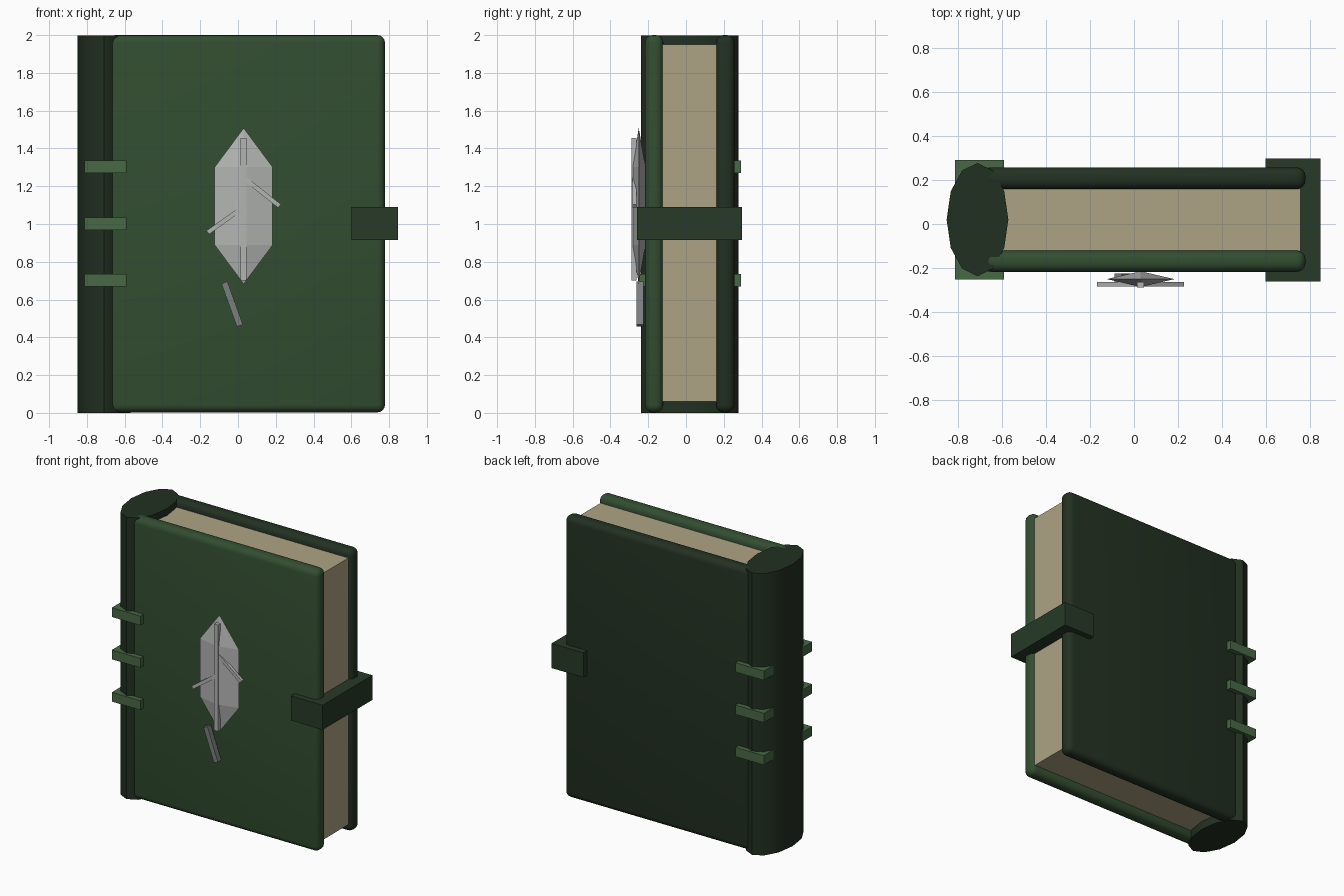
import bpy, math

if "Cube" in bpy.data.objects:
    bpy.data.objects.remove(bpy.data.objects["Cube"])


def material(name, rgb):
    m = bpy.data.materials.new(name)
    m.diffuse_color = (*rgb, 1)
    m.use_nodes = True
    m.node_tree.nodes["Principled BSDF"].inputs["Base Color"].default_value = m.diffuse_color
    return m


COVER = material("cover_green", (0.032, 0.075, 0.030))
DARK = material("dark_green", (0.016, 0.030, 0.015))
BAND = material("band_green", (0.065, 0.14, 0.06))
CLASP = material("clasp_green", (0.020, 0.042, 0.020))
PAPER = material("paper", (0.42, 0.37, 0.23))
SILVER = material("silver", (0.45, 0.46, 0.45))
STEEL = material("steel", (0.20, 0.21, 0.21))


def box(name, x, y, z, mat, bevel=0):
    """Box from (min, max) ranges, optionally with rounded edges."""
    bpy.ops.mesh.primitive_cube_add(size=1, location=[sum(r) / 2 for r in (x, y, z)])
    ob = bpy.context.object
    ob.name = name
    ob.scale = [r[1] - r[0] for r in (x, y, z)]
    bpy.ops.object.transform_apply(location=False, rotation=False, scale=True)
    ob.data.materials.append(mat)
    if bevel:
        mod = ob.modifiers.new("round", 'BEVEL')
        mod.width, mod.segments = bevel, 4
        bpy.ops.object.modifier_apply(modifier="round")
        bpy.ops.object.shade_smooth_by_angle(angle=math.radians(35))
    return ob


def bar(name, a, b, width, y, mat):
    """Flat bar lying on the cover between two (x, z) points."""
    dx, dz = b[0] - a[0], b[1] - a[1]
    h = math.hypot(dx, dz) / 2
    cx, cz = (a[0] + b[0]) / 2, (a[1] + b[1]) / 2
    ob = box(name, (cx - h, cx + h), y, (cz - width / 2, cz + width / 2), mat)
    ob.rotation_euler.y = -math.atan2(dz, dx)


# Covers and page block
box("front_cover", (-0.69, 0.778), (-0.217, -0.12), (0.003, 2.0), COVER, 0.04)
box("back_cover", (-0.69, 0.778), (0.158, 0.257), (0.003, 2.0), DARK, 0.04)
box("pages", (-0.70, 0.755), (-0.14, 0.18), (0.06, 1.95), PAPER)

# Oval spine
bpy.ops.mesh.primitive_cylinder_add(vertices=12, radius=1, depth=1.998,
                                    location=(-0.71, 0.02, 0.999))
spine = bpy.context.object
spine.name = "spine"
spine.scale = (0.14, 0.257, 1)
bpy.ops.object.transform_apply(location=False, rotation=False, scale=True)
spine.data.materials.append(DARK)
bpy.ops.object.shade_smooth_by_angle(angle=math.radians(50))

# Raised spine bands
for i, z in enumerate((0.702, 1.002, 1.302)):
    box(f"spine_band_{i + 1}", (-0.813, -0.59), (-0.252, 0.29), (z - 0.033, z + 0.033), BAND)

# Clasp strap
box("clasp", (0.597, 0.846), (-0.26, 0.297), (0.915, 1.09), CLASP)

# Diamond emblem: stretched octahedron
bpy.ops.mesh.primitive_uv_sphere_add(segments=4, ring_count=2, radius=1,
                                     location=(0.03, -0.25, 1.095))
gem = bpy.context.object
gem.name = "emblem_diamond"
gem.scale = (0.177, 0.041, 0.413)
bpy.ops.object.transform_apply(location=False, rotation=False, scale=True)
gem.data.materials.append(SILVER)

# Emblem bars
bar("emblem_upright", (0.03, 0.70), (0.03, 1.455), 0.032, (-0.288, -0.262), SILVER)
bar("emblem_arm_right", (0.03, 1.245), (0.22, 1.095), 0.024, (-0.283, -0.262), SILVER)
bar("emblem_arm_left", (-0.16, 0.955), (0.03, 1.09), 0.024, (-0.283, -0.262), SILVER)
bar("emblem_tail", (-0.072, 0.69), (0.01, 0.462), 0.034, (-0.262, -0.225), STEEL)
